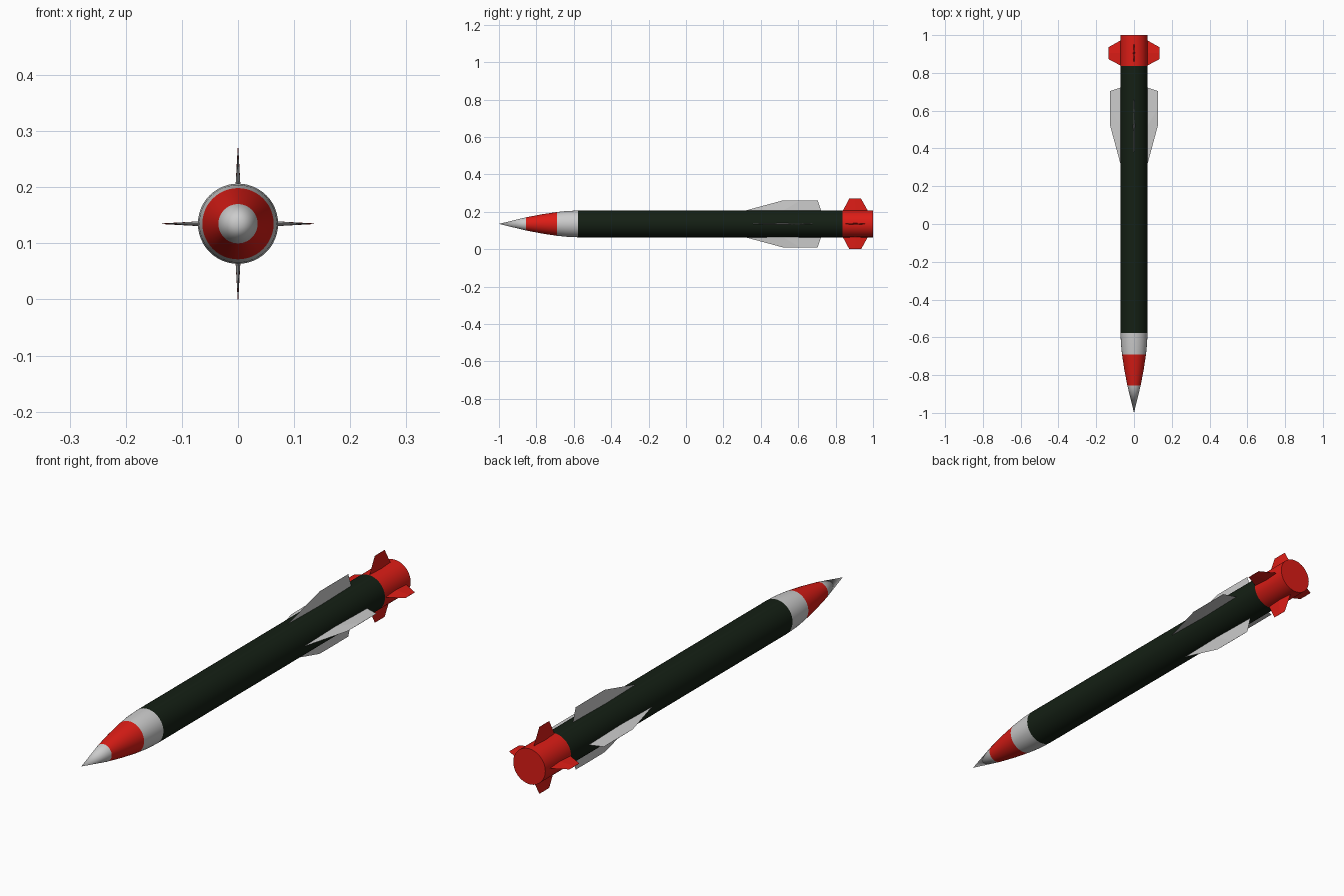
import bpy
import bmesh
import math
from mathutils import Matrix

cube = bpy.data.objects.get("Cube")
if cube:
    bpy.data.objects.remove(cube, do_unlink=True)

AXIS_Z = 0.135   # height of the rocket's centre line
RADIUS = 0.0715
SIDES = 48


def paint(name, color):
    mat = bpy.data.materials.new(name)
    mat.use_nodes = True
    mat.diffuse_color = color
    mat.node_tree.nodes["Principled BSDF"].inputs["Base Color"].default_value = color
    return mat


RED = paint("red_paint", (0.72, 0.012, 0.008, 1))
DARK = paint("dark_green_paint", (0.007, 0.014, 0.007, 1))
GREY = paint("light_grey_paint", (0.75, 0.75, 0.75, 1))


def finish(bm, name, mat, smooth):
    bmesh.ops.recalc_face_normals(bm, faces=bm.faces)
    mesh = bpy.data.meshes.new(name)
    bm.to_mesh(mesh)
    bm.free()
    mesh.materials.append(mat)
    obj = bpy.data.objects.new(name, mesh)
    bpy.context.collection.objects.link(obj)
    obj.location.z = AXIS_Z
    if smooth:
        bpy.ops.object.select_all(action="DESELECT")
        obj.select_set(True)
        bpy.context.view_layer.objects.active = obj
        bpy.ops.object.shade_smooth_by_angle(angle=math.radians(30))
    return obj


def lathe(name, profile, mat):
    """Revolve (y, radius) points around the long axis."""
    bm = bmesh.new()
    verts = [bm.verts.new((0, y, r)) for y, r in profile]
    edges = [bm.edges.new(pair) for pair in zip(verts, verts[1:])]
    bmesh.ops.spin(bm, geom=verts + edges, cent=(0, 0, 0), axis=(0, 1, 0),
                   angle=math.tau, steps=SIDES, use_merge=True)
    bmesh.ops.remove_doubles(bm, verts=bm.verts, dist=1e-5)
    return finish(bm, name, mat, True)


def fin(name, root, tip, span, angle, mat):
    """Diamond-section fin; root and tip are (leading y, trailing y)."""
    bm = bmesh.new()
    rings = []
    for (lead, trail), height, half in ((root, RADIUS - 0.006, 0.0045),
                                        (tip, span, 0.0006)):
        mid = (lead + trail) / 2
        section = ((0, lead), (half, mid), (0, trail), (-half, mid))
        rings.append([bm.verts.new((x, y, height)) for x, y in section])
    low, high = rings
    for i in range(4):
        j = (i + 1) % 4
        bm.faces.new((low[i], low[j], high[j], high[i]))
    bm.faces.new(low)
    bm.faces.new(high)
    bmesh.ops.rotate(bm, verts=bm.verts, matrix=Matrix.Rotation(angle, 3, "Y"))
    return finish(bm, name, mat, False)


# Pointed nose in three colour bands
lathe("nose_tip", [(-1, 0), (-0.856, 0.035)], GREY)
lathe("nose_band", [(-0.856, 0.035), (-0.77, 0.0515), (-0.69, 0.0635)], RED)
lathe("nose_collar", [(-0.69, 0.0635), (-0.635, 0.0692), (-0.578, RADIUS)], GREY)

# Straight body and closed tail
lathe("body", [(-0.578, RADIUS), (0.836, RADIUS)], DARK)
lathe("tail_section", [(0.836, RADIUS), (1, RADIUS), (1, 0)], RED)

# Four wings and four tail fins around the body
for index, side in enumerate(("top", "left", "bottom", "right")):
    turn = index * math.pi / 2
    fin("wing_" + side, (0.295, 0.724), (0.52, 0.704), 0.126, turn, GREY)
    fin("tail_fin_" + side, (0.836, 0.975), (0.873, 0.936), AXIS_Z, turn, RED)
